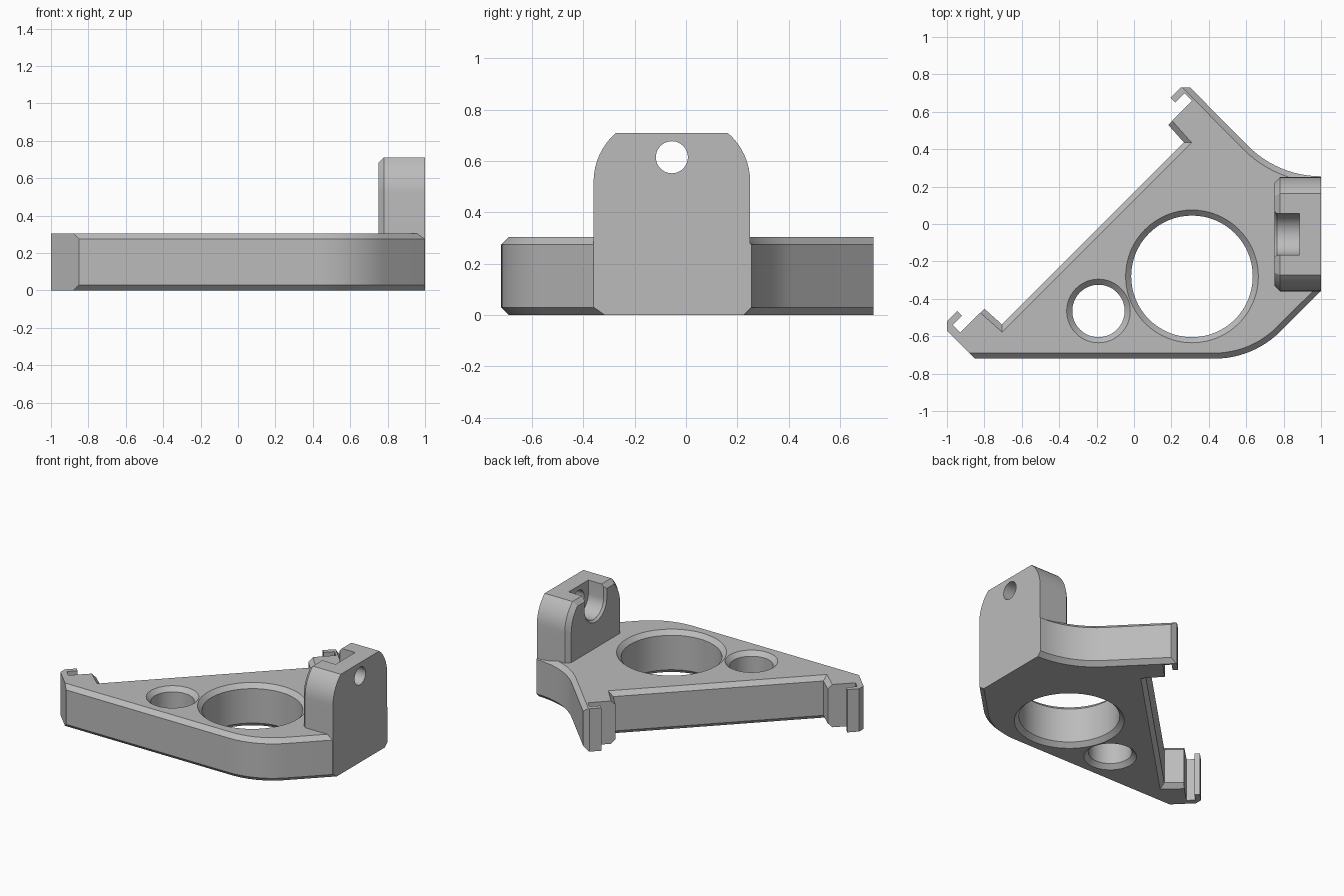
import bpy, bmesh
from math import cos, sin, radians
from mathutils import Vector
from mathutils.geometry import intersect_line_line_2d  # noqa: F401

if "Cube" in bpy.data.objects:
    bpy.data.objects.remove(bpy.data.objects["Cube"], do_unlink=True)

grey = bpy.data.materials.new("light_grey")
grey.use_nodes = True
grey.diffuse_color = (0.5, 0.5, 0.5, 1)
grey.node_tree.nodes["Principled BSDF"].inputs["Base Color"].default_value = (0.5, 0.5, 0.5, 1)


def arc(cx, cy, r, start, end, steps=12):
    angles = [radians(start + (end - start) * i / steps) for i in range(steps + 1)]
    return [(cx + r * cos(a), cy + r * sin(a)) for a in angles]


def inset(points, flags, d):
    """Move each flagged edge of a counter-clockwise outline inwards by d."""
    result, n = [], len(points)
    for i in range(n):
        p = Vector(points[i])
        e0 = (p - Vector(points[i - 1])).normalized()
        e1 = (Vector(points[(i + 1) % n]) - p).normalized()
        d0, d1 = d * flags[i - 1], d * flags[i]
        cross = e0.x * e1.y - e0.y * e1.x
        if abs(cross) < 1e-4:
            result.append(p + Vector((-e1.y, e1.x)) * d1)
        else:
            result.append(p + (e1 * d0 - e0 * d1) / cross)
    return result


def loft(name, points, flags, levels, place):
    """Stack inset copies of an outline at (height, inset) levels and skin them."""
    bm = bmesh.new()
    rings = [[bm.verts.new(place(p[0], p[1], h)) for p in inset(points, flags, d)]
             for h, d in levels]
    for low, high in zip(rings, rings[1:]):
        for i in range(len(low)):
            j = (i + 1) % len(low)
            bm.faces.new((low[i], low[j], high[j], high[i]))
    bm.faces.new(rings[0][::-1])
    bm.faces.new(rings[-1])
    bmesh.ops.recalc_face_normals(bm, faces=bm.faces)
    mesh = bpy.data.meshes.new(name)
    bm.to_mesh(mesh)
    bm.free()
    mesh.materials.append(grey)
    obj = bpy.data.objects.new(name, mesh)
    bpy.context.collection.objects.link(obj)
    return obj


def activate(obj):
    bpy.ops.object.select_all(action="DESELECT")
    obj.select_set(True)
    bpy.context.view_layer.objects.active = obj


def cut(obj, cutter):
    mod = obj.modifiers.new("cut", "BOOLEAN")
    mod.operation, mod.solver, mod.object = "DIFFERENCE", "EXACT", cutter
    activate(obj)
    bpy.ops.object.modifier_apply(modifier=mod.name)
    bpy.data.objects.remove(cutter, do_unlink=True)


def flat(a, b, h):
    return (a, b, h)


def upright(a, b, h):
    return (1 - h, a, b)


# Plate outline: clip hook at one end, mirrored across the diagonal to the other
HEIGHT, BEVEL = 0.305, 0.03
hook = [(-0.706, -0.537), (-0.80, -0.453), (-0.93, -0.58), (-0.97, -0.54),
        (-0.92, -0.49), (-0.945, -0.465), (-1, -0.52), (-1, -0.57)]
far_hook = [(-y - 0.27, -x - 0.27) for x, y in reversed(hook)]
front = [(-0.85, -0.72)] + arc(0.43, -0.22, 0.5, -90, -45)
side = [(1, -0.358)]
back = arc(1, 0.805, 0.55, 270, 225)
outline = front + side + back + far_hook + hook
flags = ([1] * len(front) + [0] + [1] * len(back)
         + [0] * (len(hook) - 2) + [1, 1] + [1] + [0] * (len(hook) - 1))
plate = loft("plate", outline, flags,
             [(0, BEVEL), (BEVEL, 0), (HEIGHT - BEVEL, 0), (HEIGHT, BEVEL)], flat)

# Chamfered round holes through the plate
for x, y, r in ((0.31, -0.28, 0.325), (-0.19, -0.465, 0.14)):
    circle = arc(x, y, r, 0, 360, 64)[:-1]
    cutter = loft("hole_cutter", circle, [1] * len(circle),
                  [(-BEVEL, -2 * BEVEL), (BEVEL, 0), (HEIGHT - BEVEL, 0),
                   (HEIGHT + BEVEL, -2 * BEVEL)], flat)
    cut(plate, cutter)

# Upright mounting tab with rounded shoulders and a chamfered inner face
MID, HALF, TOP = -0.055, 0.305, 0.71
shoulder = arc(MID + HALF - 0.25, 0.52, 0.25, 0, 49.5, 8)
left = [(2 * MID - y, z) for y, z in reversed(shoulder)]
profile = [(MID - HALF, BEVEL), (MID + HALF, BEVEL)] + shoulder + left
tab = loft("mounting_tab", profile, [0] + [1] * (len(profile) - 1),
           [(0, 0), (0.22, 0), (0.25, BEVEL)], upright)

# Round-bottomed nut pocket, open at the top, with a flared rim
pocket = arc(MID, 0.615, 0.11, 180, 360, 24) + [(MID + 0.11, 0.9), (MID - 0.11, 0.9)]
cut(tab, loft("pocket_cutter", pocket, [1] * len(pocket),
              [(0.115, 0), (0.235, 0), (0.3, -0.065)], upright))

# Bolt hole
bolt = arc(MID, 0.615, 0.0625, 0, 360, 32)[:-1]
cut(tab, loft("bolt_cutter", bolt, [1] * len(bolt), [(-0.1, 0), (0.2, 0)], upright))

for obj in (plate, tab):
    activate(obj)
    bpy.ops.object.shade_smooth_by_angle(angle=radians(25))
